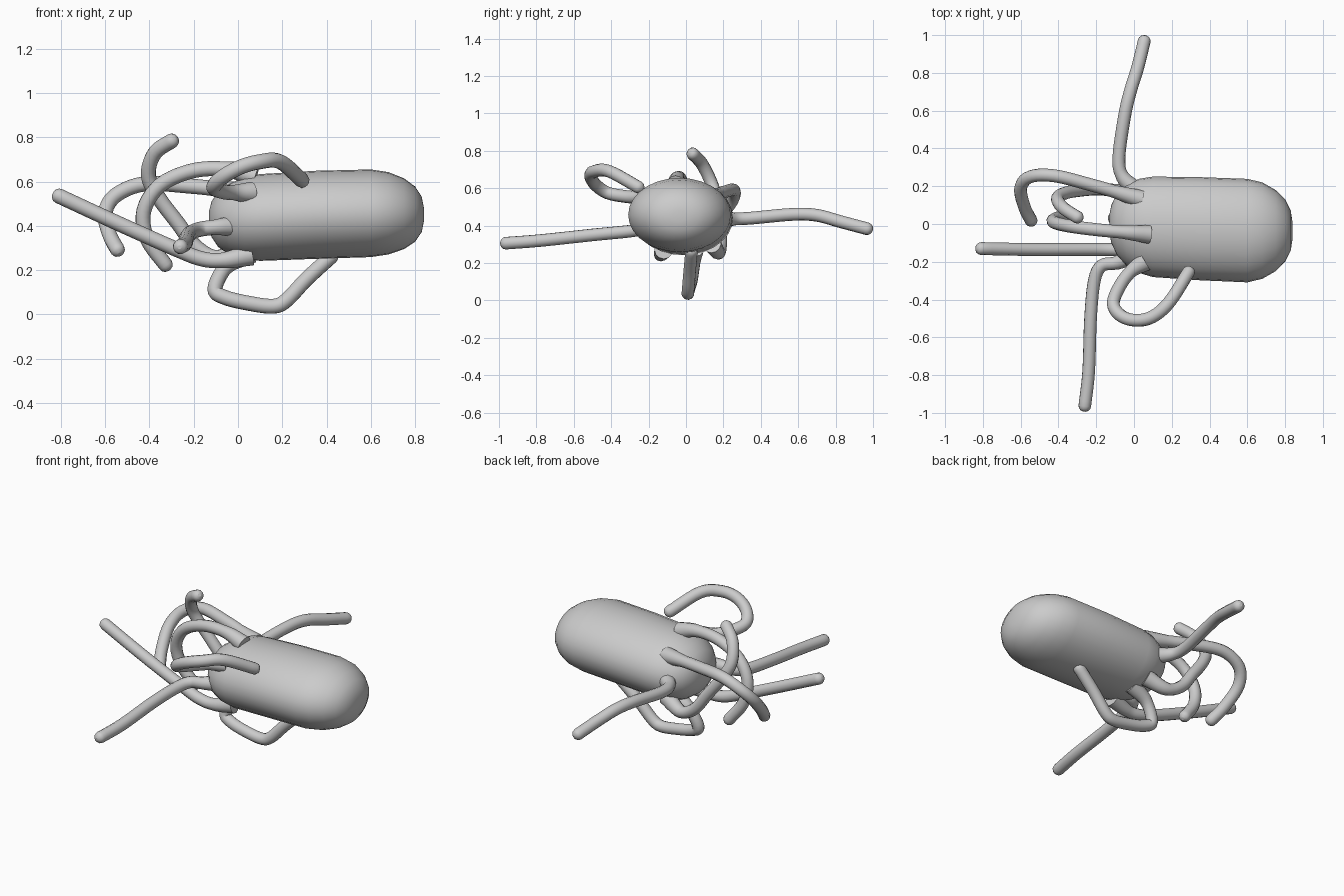
import bpy, math
from mathutils import Vector

grey = bpy.data.materials.new("cell grey")
grey.diffuse_color = (0.6, 0.6, 0.6, 1)


def finish(obj):
    obj.data.materials.clear()
    obj.data.materials.append(grey)
    for p in obj.data.polygons:
        p.use_smooth = True


# Capsule body: oval rings along x as (x, centre y, centre z, half width, half height)
rings = [(-0.13, 0.00, 0.43, 0.05, 0.04), (-0.12, 0.00, 0.43, 0.10, 0.08),
         (-0.09, 0.00, 0.43, 0.165, 0.125), (-0.04, -0.005, 0.43, 0.215, 0.16),
         (0.03, -0.01, 0.435, 0.25, 0.187), (0.10, -0.015, 0.438, 0.266, 0.196),
         (0.35, -0.025, 0.45, 0.273, 0.199), (0.60, -0.035, 0.457, 0.274, 0.198),
         (0.68, -0.035, 0.457, 0.255, 0.186), (0.75, -0.035, 0.455, 0.215, 0.160),
         (0.80, -0.035, 0.453, 0.165, 0.125), (0.83, -0.035, 0.452, 0.105, 0.080),
         (0.84, -0.035, 0.452, 0.04, 0.03)]
SIDES = 28
verts, faces = [], []
for x, cy, cz, w, h in rings:
    for i in range(SIDES):
        a = 2 * math.pi * i / SIDES
        verts.append((x, cy + w * math.cos(a), cz + h * math.sin(a)))
for r in range(len(rings) - 1):
    for i in range(SIDES):
        j = (i + 1) % SIDES
        a, b = r * SIDES, (r + 1) * SIDES
        faces.append((a + i, a + j, b + j, b + i))
faces.append(tuple(reversed(range(SIDES))))
faces.append(tuple(range((len(rings) - 1) * SIDES, len(rings) * SIDES)))
mesh = bpy.data.meshes.new("body")
mesh.from_pydata(verts, [], faces)
body = bpy.data.objects.new("body", mesh)
bpy.context.collection.objects.link(body)
finish(body)


def smooth_path(points, steps=5):
    """Catmull-Rom path through the points."""
    p = [Vector(q) for q in points]
    p = [2 * p[0] - p[1]] + p + [2 * p[-1] - p[-2]]
    out = []
    for i in range(1, len(p) - 2):
        a, b, c, d = p[i - 1:i + 3]
        for s in range(steps):
            t = s / steps
            out.append(0.5 * (2 * b + (c - a) * t + (2 * a - 5 * b + 4 * c - d) * t * t
                              + (3 * b - a - 3 * c + d) * t ** 3))
    return out + [p[-2]]


def filament(name, points, radius=0.034):
    """Round tube, flared at the root (first point) and domed at the tip."""
    path = smooth_path(points)
    tip = (path[-1] - path[-2]).normalized()
    end = path[-1].copy()
    path[-1] = end - tip * 0.012
    scales = [1 + 0.45 * max(0, 1 - i / 6) for i in range(len(path))]
    for along, size in ((0.002, 0.9), (0.012, 0.65), (0.018, 0.25)):
        path.append(end + tip * along)
        scales.append(size)
    curve = bpy.data.curves.new(name, 'CURVE')
    curve.dimensions = '3D'
    curve.bevel_depth = radius
    curve.bevel_resolution = 4
    curve.use_fill_caps = True
    spline = curve.splines.new('POLY')
    spline.points.add(len(path) - 1)
    for sp, co, s in zip(spline.points, path, scales):
        sp.co = (*co, 1)
        sp.radius = s
    temp = bpy.data.objects.new(name + "_path", curve)
    bpy.context.collection.objects.link(temp)
    bpy.context.view_layer.update()
    data = bpy.data.meshes.new_from_object(
        temp.evaluated_get(bpy.context.evaluated_depsgraph_get()))
    bpy.data.objects.remove(temp)
    obj = bpy.data.objects.new(name, data)
    bpy.context.collection.objects.link(obj)
    finish(obj)


filament("rear_filament", [(0.02, 0.17, 0.43), (-0.06, 0.25, 0.435), (-0.08, 0.35, 0.44),
                           (-0.05, 0.57, 0.46), (-0.02, 0.70, 0.455), (0.02, 0.83, 0.42),
                           (0.057, 0.98, 0.38)])
filament("front_filament", [(0.0, -0.16, 0.40), (-0.09, -0.205, 0.395), (-0.17, -0.22, 0.385),
                            (-0.21, -0.30, 0.37), (-0.23, -0.50, 0.35), (-0.24, -0.78, 0.32),
                            (-0.262, -0.975, 0.305)])
filament("straight_filament", [(0.06, -0.12, 0.27), (-0.06, -0.135, 0.245),
                               (-0.16, -0.135, 0.25), (-0.28, -0.135, 0.295),
                               (-0.55, -0.135, 0.415), (-0.82, -0.13, 0.54)])
filament("side_loop", [(0.06, -0.20, 0.55), (-0.01, -0.245, 0.55), (-0.07, -0.32, 0.555),
                       (-0.11, -0.42, 0.575), (-0.07, -0.485, 0.62), (0.01, -0.51, 0.665),
                       (0.10, -0.49, 0.69), (0.19, -0.41, 0.69), (0.295, -0.245, 0.60)])
filament("lower_loop", [(0.06, 0.05, 0.28), (-0.05, 0.045, 0.22), (-0.105, 0.03, 0.115),
                        (-0.06, 0.02, 0.077), (0.05, 0.012, 0.05), (0.16, 0.01, 0.037),
                        (0.22, 0.012, 0.065), (0.31, 0.02, 0.16), (0.43, 0.03, 0.27)])
filament("wide_hook", [(0.04, 0.13, 0.55), (-0.08, 0.165, 0.565), (-0.22, 0.205, 0.58),
                       (-0.42, 0.255, 0.59), (-0.55, 0.25, 0.54), (-0.60, 0.19, 0.46),
                       (-0.58, 0.09, 0.36), (-0.54, 0.01, 0.285)])
filament("rising_hook", [(0.03, 0.14, 0.30), (-0.09, 0.175, 0.255), (-0.19, 0.185, 0.305),
                         (-0.27, 0.18, 0.41), (-0.36, 0.165, 0.53), (-0.405, 0.135, 0.63),
                         (-0.375, 0.085, 0.73), (-0.29, 0.03, 0.79)])
filament("drooping_hook", [(0.08, -0.055, 0.62), (-0.04, -0.045, 0.655), (-0.20, -0.03, 0.65),
                           (-0.35, -0.01, 0.585), (-0.425, 0.01, 0.47),
                           (-0.41, 0.03, 0.34), (-0.32, 0.05, 0.215)])
